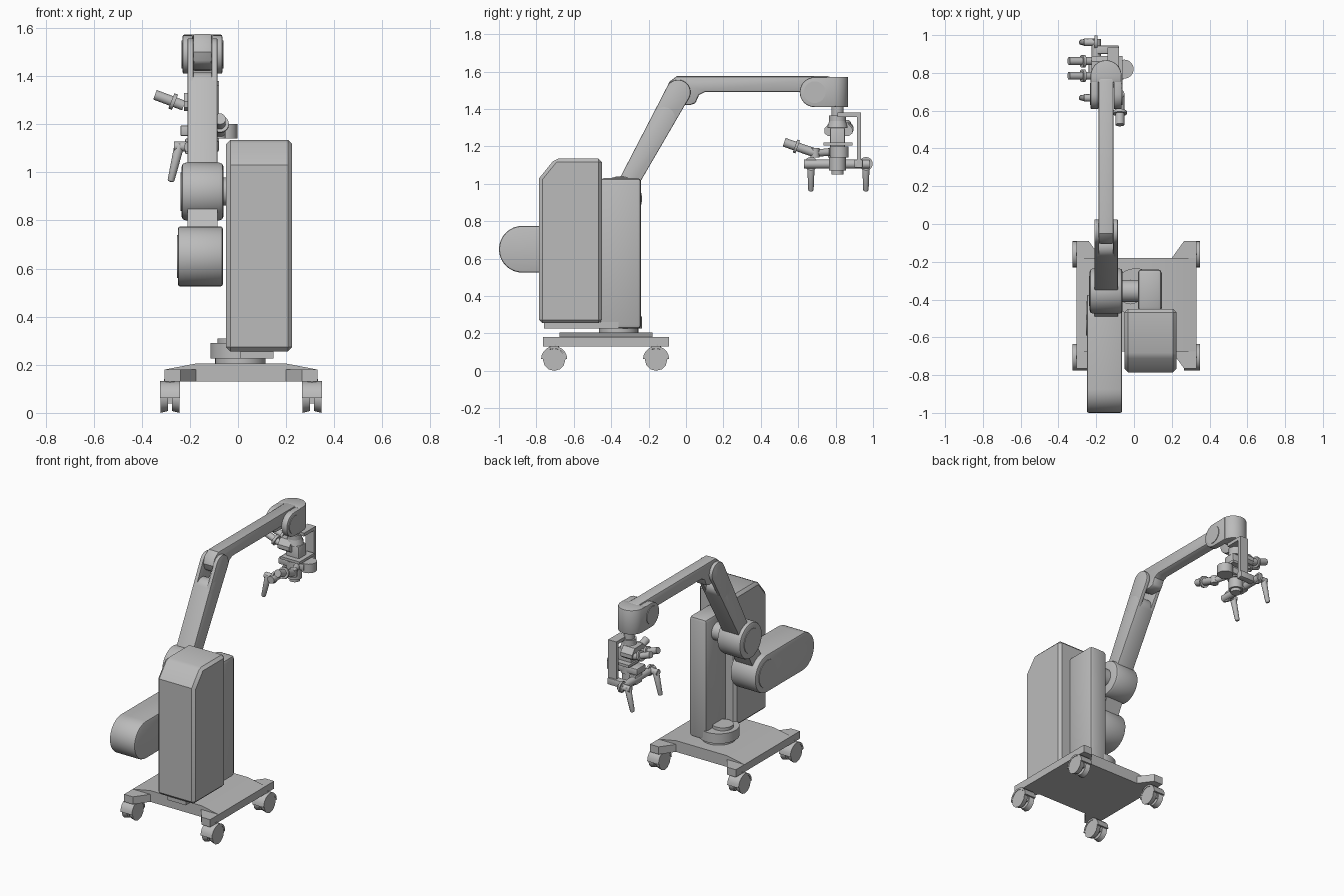
import bpy, bmesh
from math import sin, cos, pi, acos, atan2, hypot, radians
from mathutils import Vector

cube = bpy.data.objects.get("Cube")
if cube:
    bpy.data.objects.remove(cube, do_unlink=True)

grey = bpy.data.materials.new("neutral_grey")
grey.use_nodes = True
COLOUR = (0.5, 0.5, 0.5, 1)
grey.diffuse_color = COLOUR
grey.node_tree.nodes["Principled BSDF"].inputs["Base Color"].default_value = COLOUR


def finish(name, bm, bevel=0, seg=2):
    bmesh.ops.recalc_face_normals(bm, faces=bm.faces)
    if bevel:
        sharp = [e for e in bm.edges if e.calc_face_angle(0) > radians(40)]
        bmesh.ops.bevel(bm, geom=sharp, offset=bevel, segments=seg, profile=0.5,
                        affect='EDGES', clamp_overlap=True)
    mesh = bpy.data.meshes.new(name)
    bm.to_mesh(mesh)
    bm.free()
    mesh.materials.append(grey)
    ob = bpy.data.objects.new(name, mesh)
    bpy.context.collection.objects.link(ob)
    bpy.ops.object.select_all(action='DESELECT')
    ob.select_set(True)
    bpy.context.view_layer.objects.active = ob
    bpy.ops.object.shade_smooth_by_angle(angle=radians(32))
    return ob


def prism(name, pts, axis, t0, t1, bevel=0, seg=2):
    """Extrude a 2D outline along an axis."""
    place = {'x': lambda a, b, t: (t, a, b),
             'y': lambda a, b, t: (a, t, b),
             'z': lambda a, b, t: (a, b, t)}[axis]
    bm = bmesh.new()
    low = [bm.verts.new(place(a, b, t0)) for a, b in pts]
    top = [bm.verts.new(place(a, b, t1)) for a, b in pts]
    bm.faces.new(low)
    bm.faces.new(top[::-1])
    for i in range(len(pts)):
        j = (i + 1) % len(pts)
        bm.faces.new((low[i], top[i], top[j], low[j]))
    return finish(name, bm, bevel, seg)


def box(name, x, y, z, bevel=0, seg=2):
    rect = [(x[0], y[0]), (x[1], y[0]), (x[1], y[1]), (x[0], y[1])]
    return prism(name, rect, 'z', z[0], z[1], bevel, seg)


def tube(name, p0, p1, r0, r1=None, n=32, bevel=0):
    p0, p1 = Vector(p0), Vector(p1)
    d = p1 - p0
    bm = bmesh.new()
    bmesh.ops.create_cone(bm, cap_ends=True, segments=n, radius1=r0,
                          radius2=r0 if r1 is None else r1, depth=d.length)
    rot = d.to_track_quat('Z', 'Y').to_matrix()
    for v in bm.verts:
        v.co = rot @ v.co + (p0 + p1) / 2
    return finish(name, bm, bevel)


def arc(c, r, a0, a1, n=16):
    return [(c[0] + r * cos(a0 + (a1 - a0) * i / n),
             c[1] + r * sin(a0 + (a1 - a0) * i / n)) for i in range(n + 1)]


def capsule(c0, c1, r0, r1):
    """Outline around two circles."""
    dx, dy = c1[0] - c0[0], c1[1] - c0[1]
    d, a = atan2(dy, dx), acos((r0 - r1) / hypot(dx, dy))
    return arc(c1, r1, d - a, d + a) + arc(c0, r0, d + a, d + 2 * pi - a)


# Wheeled base with notched front and rear edges
rear = [(0.33, -0.09), (0.265, -0.09), (0.2, -0.18),
        (-0.175, -0.18), (-0.24, -0.09), (-0.305, -0.09)]
front = [(x, -0.855 - y) for x, y in reversed(rear)]
prism("base_plate", rear + front, 'z', 0.13, 0.18)
prism("base_deck", [(-0.305, 0.18), (0.33, 0.18), (0.2, 0.205), (-0.175, 0.205)],
      'y', -0.675, -0.18)

# Twin-wheel casters
for side, x in (("right", -0.283), ("left", 0.308)):
    for end, y in (("front", -0.705), ("rear", -0.16)):
        tag = f"{end}_{side}"
        tube("caster_stem_" + tag, (x, y, 0.1), (x, y, 0.14), 0.025, n=16)
        hood = arc((y, 0.062), 0.07, 0, pi, 10) + arc((y, 0.062), 0.058, pi, 0, 10)
        prism("caster_hood_" + tag, hood, 'x', x - 0.042, x + 0.042)
        box("caster_web_" + tag, (x - 0.008, x + 0.008), (y - 0.04, y + 0.04), (0.04, 0.12))
        for s in (-1, 1):
            tube("caster_wheel_" + tag, (x + s * 0.008, y, 0.06),
                 (x + s * 0.04, y, 0.06), 0.052, 0.06, n=12)

# Turntable
PX, PY = 0.01, -0.36
tube("turntable_neck", (PX, PY, 0.2), (PX, PY, 0.23), 0.105)
tube("turntable", (PX, PY, 0.225), (PX, PY, 0.29), 0.125, n=40)
tube("turntable_cap", (-0.02, PY, 0.285), (-0.02, PY, 0.31), 0.065)
box("cabinet_support", (0.01, 0.147), (-0.76, PY), (0.225, 0.262))

# Cabinet and mast
prism("cabinet", [(-0.785, 0.255), (-0.45, 0.255), (-0.45, 1.135),
                  (-0.70, 1.135), (-0.785, 1.03)], 'x', -0.05, 0.225, 0.018, 1)
box("mast", (0.02, 0.147), (-0.46, -0.24), (0.225, 1.03), 0.02)

# Shoulder
SH, EL, CW = (-0.355, 0.92), (-0.042, 1.49), (-0.5, 0.65)
tube("shoulder_axle", (-0.08, *SH), (0.05, *SH), 0.058)
tube("shoulder_drum", (-0.235, *SH), (-0.06, *SH), 0.12, n=48, bevel=0.018)
tube("shoulder_cover", (-0.239, *SH), (-0.23, *SH), 0.08)

# Counterweight
prism("counterweight", capsule((-0.875, 0.65), CW, 0.125, 0.125), 'x', -0.25, -0.063, 0.01)
tube("counterweight_cover", (-0.254, *CW), (-0.245, *CW), 0.09)
prism("lower_arm", capsule(CW, SH, 0.05, 0.05), 'x', -0.21, -0.085)

# Upper arm with a forked elbow
wrist = (EL[0] - 0.075, EL[1] - 0.137)
prism("upper_arm", capsule(SH, wrist, 0.05, 0.062), 'x', -0.21, -0.085, 0.005)
for x in (-0.21, -0.11):
    prism("elbow_cheek", capsule(wrist, EL, 0.062, 0.066), 'x', x, x + 0.025, 0.005)

# Forearm
prism("forearm", [(-0.105, 1.50), (-0.09, 1.545), (-0.05, 1.575), (0.77, 1.575),
                  (0.77, 1.49), (0.1, 1.49), (0.07, 1.475), (0.05, 1.43),
                  (0.02, 1.42), (-0.04, 1.425), (-0.09, 1.455)],
      'x', -0.187, -0.108, 0.01)

# Head joint
MX, HY = -0.148, 0.81
cheek = arc((0.688, 1.49), 0.08, pi / 2, 3 * pi / 2) + [(0.8, 1.41), (0.8, 1.57)]
for x0, x1, cover in ((-0.23, -0.188, -0.234), (-0.107, -0.065, -0.061)):
    prism("head_cheek", cheek, 'x', x0, x1, 0.006)
    tube("head_cover", (cover, 0.688, 1.49), ((x0 + x1) / 2, 0.688, 1.49), 0.058)
plan = arc((MX, 0.785), 0.082, 0, pi, 24) + [(-0.23, 0.75), (-0.066, 0.75)]
prism("head_body", plan, 'z', 1.41, 1.572, 0.006)

# Suspension column of the optics
for name, z0, z1, r0, r1 in (("swivel_post", 1.05, 1.42, 0.033, 0.033),
                             ("swivel_collar", 1.335, 1.365, 0.045, 0.045),
                             ("optic_hub", 1.3, 1.335, 0.055, 0.045),
                             ("lens_collar", 1.14, 1.19, 0.052, 0.052),
                             ("lens_barrel", 1.07, 1.14, 0.045, 0.045)):
    tube(name, (MX, HY, z0), (MX, HY, z1), r0, r1)
box("optic_plate", (-0.2, -0.06), (0.735, 0.89), (1.205, 1.222))
box("optic_core", (-0.19, -0.09), (0.77, 0.85), (1.15, 1.3), 0.008)
box("optic_housing", (-0.24, -0.05), (0.765, 0.86), (1.15, 1.195), 0.008)
tube("camera_housing", (-0.052, 0.82, 1.14), (-0.052, 0.82, 1.2), 0.05)

# Side bracket
box("bracket_arm", (-0.14, -0.08), (HY, 0.935), (1.358, 1.38))
box("bracket_drop", (-0.14, -0.08), (0.913, 0.935), (1.09, 1.38))
box("bracket_foot", (-0.2, -0.08), (0.9, 0.945), (1.085, 1.13), 0.006)

# Binocular eyepieces
prism("binocular_block", [(0.74, 1.27), (0.76, 1.255), (0.87, 1.255), (0.89, 1.27),
                          (0.89, 1.295), (0.86, 1.33), (0.77, 1.33), (0.74, 1.295)],
      'x', -0.225, -0.14)
for y in (0.785, 0.862):
    tube("eyepiece", (-0.345, y, 1.322), (-0.225, y, 1.277), 0.021, n=20)
    tube("eyepiece_ring", (-0.277, y, 1.297), (-0.262, y, 1.291), 0.034, n=20)

# Assistant viewing tube
tube("assistant_tube", (-0.075, 0.525, 1.222), (-0.075, 0.69, 1.165), 0.024, n=20)
tube("assistant_ring", (-0.075, 0.583, 1.202), (-0.075, 0.597, 1.197), 0.037, n=20)
tube("assistant_joint", (-0.075, 0.69, 1.14), (-0.075, 0.69, 1.19), 0.024, n=20)
tube("assistant_link", (-0.075, 0.69, 1.165), (-0.11, 0.79, 1.17), 0.02, n=20)

# Handlebar and grips
tube("handlebar", (-0.2, 0.63, 1.105), (-0.2, 0.98, 1.105), 0.024, n=20)
box("handlebar_mount", (-0.22, MX), (0.775, 0.845), (1.075, 1.14), 0.006)
for y in (0.668, 0.962):
    tube("grip_flange", (-0.208, y, 1.107), (-0.194, y, 1.107), 0.036, n=20)
    tube("grip_stub", (-0.265, y, 1.107), (-0.2, y, 1.107), 0.02, n=20)
    tube("grip", (-0.242, y, 1.12), (-0.28, y, 0.96), 0.021, 0.014, n=20, bevel=0.008)
